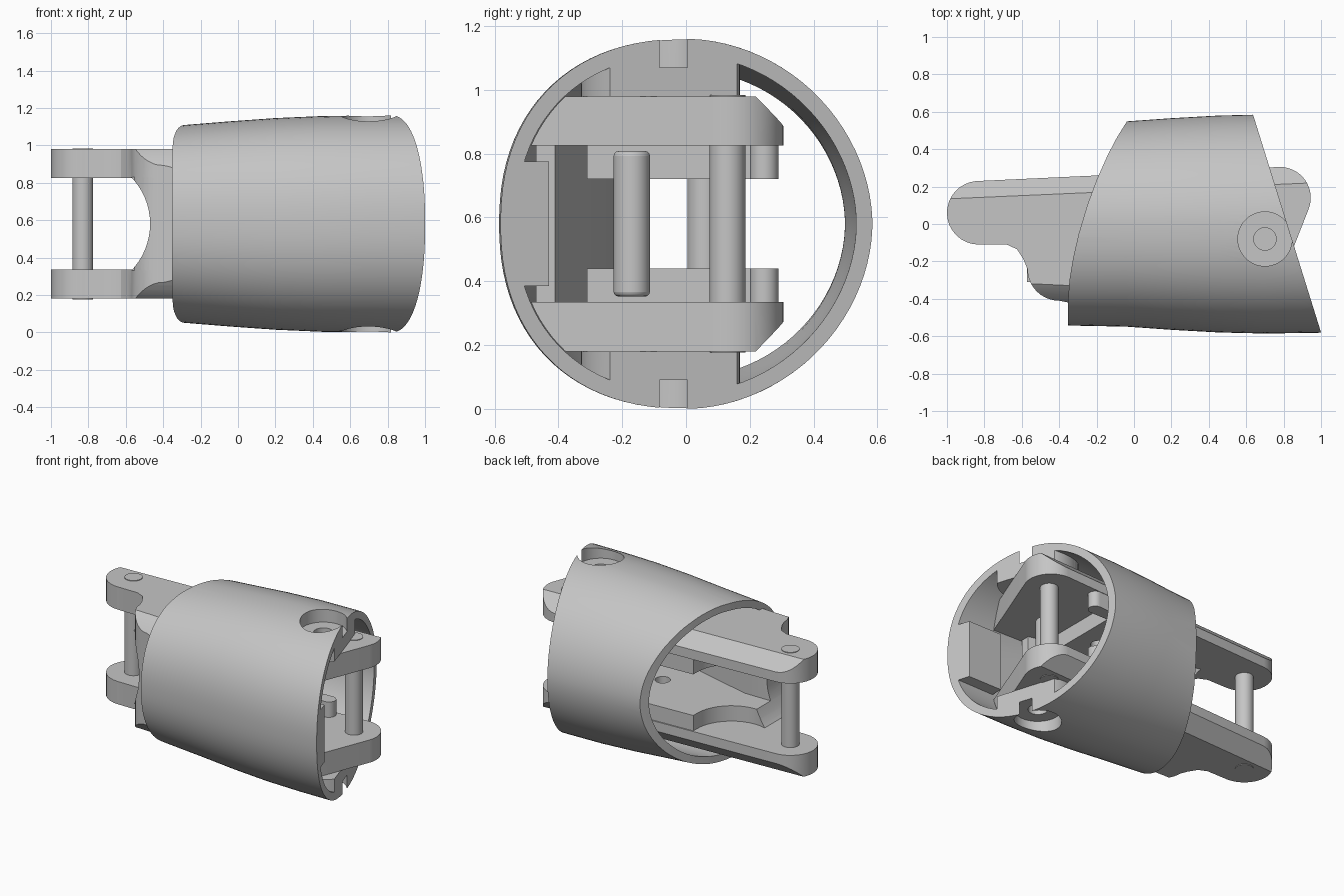
import bpy, bmesh
from math import cos, sin, radians, pi

cube = bpy.data.objects.get("Cube")
if cube:
    bpy.data.objects.remove(cube)

grey = bpy.data.materials.new("plain grey")
grey.use_nodes = True
grey.diffuse_color = (0.56, 0.56, 0.56, 1)
grey.node_tree.nodes["Principled BSDF"].inputs["Base Color"].default_value = (0.56, 0.56, 0.56, 1)

MID = 0.58             # height of the long axis
PIVOT = (0.70, -0.08)
FORK_PIN = (-0.83, 0.06)
END_PIN = (0.785, 0.13)


def loft(name, rings):
    """Closed solid through rings with equal point counts."""
    bm = bmesh.new()
    loops = [[bm.verts.new(p) for p in ring] for ring in rings]
    n = len(loops[0])
    for a, b in zip(loops, loops[1:]):
        for i in range(n):
            j = (i + 1) % n
            bm.faces.new((a[i], a[j], b[j], b[i]))
    bm.faces.new(loops[0])
    bm.faces.new(loops[-1])
    bmesh.ops.recalc_face_normals(bm, faces=bm.faces)
    mesh = bpy.data.meshes.new(name)
    bm.to_mesh(mesh)
    bm.free()
    mesh.materials.append(grey)
    obj = bpy.data.objects.new(name, mesh)
    bpy.context.collection.objects.link(obj)
    return obj


def prism(name, outline, z0, z1):
    return loft(name, [[(x, y, z) for x, y in outline] for z in (z0, z1)])


def arc(cx, cy, r, a0, a1, n=16):
    return [(cx + r * cos(radians(a0 + (a1 - a0) * i / n)),
             cy + r * sin(radians(a0 + (a1 - a0) * i / n))) for i in range(n + 1)]


def rod(name, centre, r, z0, z1):
    return prism(name, arc(*centre, r, 0, 360, 48)[:-1], z0, z1)


def box(name, x0, x1, y0, y1, z0, z1):
    return prism(name, [(x0, y0), (x1, y0), (x1, y1), (x0, y1)], z0, z1)


def oval(t, w, h):
    """Cross-section point: fuller at the front, slightly pointed at the back."""
    c, s = cos(t), sin(t)
    power = 1.04 if c > 0 else 0.89
    return (w * abs(c) ** power * (1 if c > 0 else -1),
            MID + h * abs(s) ** power * (1 if s > 0 else -1))


def tube(name, stations, n=96):
    """Body along x from (x, half width, half height)."""
    return loft(name, [[(x, *oval(2 * pi * (i + 0.5) / n, w, h)) for i in range(n)]
                       for x, w, h in stations])


def combine(obj, operation, *tools):
    for tool in tools:
        tool.hide_render = True
        mod = obj.modifiers.new("cut", 'BOOLEAN')
        mod.operation, mod.object, mod.solver = operation, tool, 'EXACT'
        bpy.context.view_layer.objects.active = obj
        bpy.ops.object.modifier_apply(modifier=mod.name)
        bpy.data.objects.remove(tool)


def smooth(obj, angle=30):
    bpy.ops.object.select_all(action='DESELECT')
    obj.select_set(True)
    bpy.context.view_layer.objects.active = obj
    bpy.ops.object.shade_smooth_by_angle(angle=radians(angle))


def both_sides(z0, z1):
    """A height span and its mirror image about the long axis."""
    return [(z0, z1), (2 * MID - z1, 2 * MID - z0)]


# outer sleeve: tapered body, hollowed around the pivot bosses and front stop
profile = [(-0.45, 0.54, 0.514), (-0.3, 0.544, 0.528), (-0.04, 0.549, 0.549),
           (0.2, 0.566, 0.566), (0.45, 0.58, 0.577), (0.7, 0.586, 0.58), (1.1, 0.58, 0.58)]
shell = tube("outer_sleeve", profile)
hollow = tube("hollow", [(x * 1.05, w - 0.05, h - 0.05) for x, w, h in profile])
for z0, z1 in both_sides(0.98, 1.3):
    combine(hollow, 'DIFFERENCE', rod("boss", PIVOT, 0.25, z0, z1),
            box("boss_rib", 0.6, 1.3, -0.235, 0.15, z0, z1))
combine(hollow, 'DIFFERENCE', box("stop", 0.7, 1.3, -0.7, -0.43, 0.385, 0.775))
combine(shell, 'DIFFERENCE', hollow)

# slanted end and curved end of the sleeve
ends = [(1.0125, -0.62), (0.6255, 0.62), (0.01, 0.62), (-0.04, 0.545), (-0.09, 0.465),
        (-0.14, 0.37), (-0.2, 0.235), (-0.25, 0.1), (-0.295, -0.05), (-0.325, -0.18),
        (-0.345, -0.3), (-0.352, -0.4), (-0.352, -0.62)]
combine(shell, 'INTERSECT', prism("trim", ends, -0.2, 1.4))
for z0, z1 in both_sides(1.07, 1.3):
    combine(shell, 'DIFFERENCE', rod("counterbore", PIVOT, 0.145, z0, z1))
combine(shell, 'DIFFERENCE', rod("pivot_hole", PIVOT, 0.06, -0.1, 1.3))
smooth(shell)

# inner link: two side plates
lobe = [(-0.68, -0.11), (-0.625, -0.135), (-0.59, -0.19)]
belly = arc(-0.4, -0.24, 0.17, 180, 270, 10) + [(-0.3, -0.43), (-0.2, -0.45)]
outline = (arc(*FORK_PIN, 0.17, 95, 270) + lobe + belly
           + [(0.3, -0.49), (0.71, -0.49)] + arc(0.78, 0.14, 0.165, -21, 90))
link = prism("link", outline, 0.825, 0.98)
combine(link, 'UNION', prism("lower_plate", outline, 0.18, 0.335))

# front web and inner rails, scooped out around the fork pin
web = prism("web", [(-0.57, -0.2)] + belly + [(0.5, -0.47), (0.5, -0.41), (-0.3, -0.2)], 0.33, 0.83)
rail = ([(-0.6, -0.31), (0.38, -0.31), (0.38, 0.2)] + arc(0.515, 0.245, 0.045, -90, 90, 12)
        + [(0.1, 0.265), (-0.23, 0.25)] + arc(-0.49, 0.21, 0.26, 0, -125, 14))
for z0, z1 in both_sides(0.72, 0.83):
    combine(web, 'UNION', prism("rail", rail, z0, z1))
scoop = loft("scoop", [[(x, y, z) for x, z in arc(-0.83, MID, 0.36, 0, 360, 64)[:-1]]
                       for y in (-0.7, 0.7)])
combine(web, 'DIFFERENCE', scoop)
combine(link, 'UNION', web)

# round the link to fit the sleeve and chamfer its back edges
combine(link, 'INTERSECT', tube("fit", [(-1.2, 0.49, 0.49), (-0.5, 0.495, 0.495), (1.2, 0.545, 0.54)]))
for side in (1, -1):
    combine(link, 'DIFFERENCE', loft("chamfer", [
        [(x, y - 0.11, MID + side * 0.42), (x, y + 0.05, MID + side * 0.26),
         (x, y + 0.05, MID + side * 0.42)] for x, y in ((-1.1, 0.22), (1.0, 0.312))]))
combine(link, 'DIFFERENCE', rod("rail_hole", (0.225, -0.07), 0.048, 0.1, 1.1))
smooth(link)

# cross pins
for name, centre in (("fork_pin", FORK_PIN), ("end_pin", END_PIN)):
    smooth(rod(name, centre, 0.056, 0.176, 0.984))
stop_pin = rod("stop_pin", (0.57, -0.17), 0.057, 0.352, 0.808)
bevel = stop_pin.modifiers.new("rounded ends", 'BEVEL')
bevel.width, bevel.segments = 0.015, 3
smooth(stop_pin)
